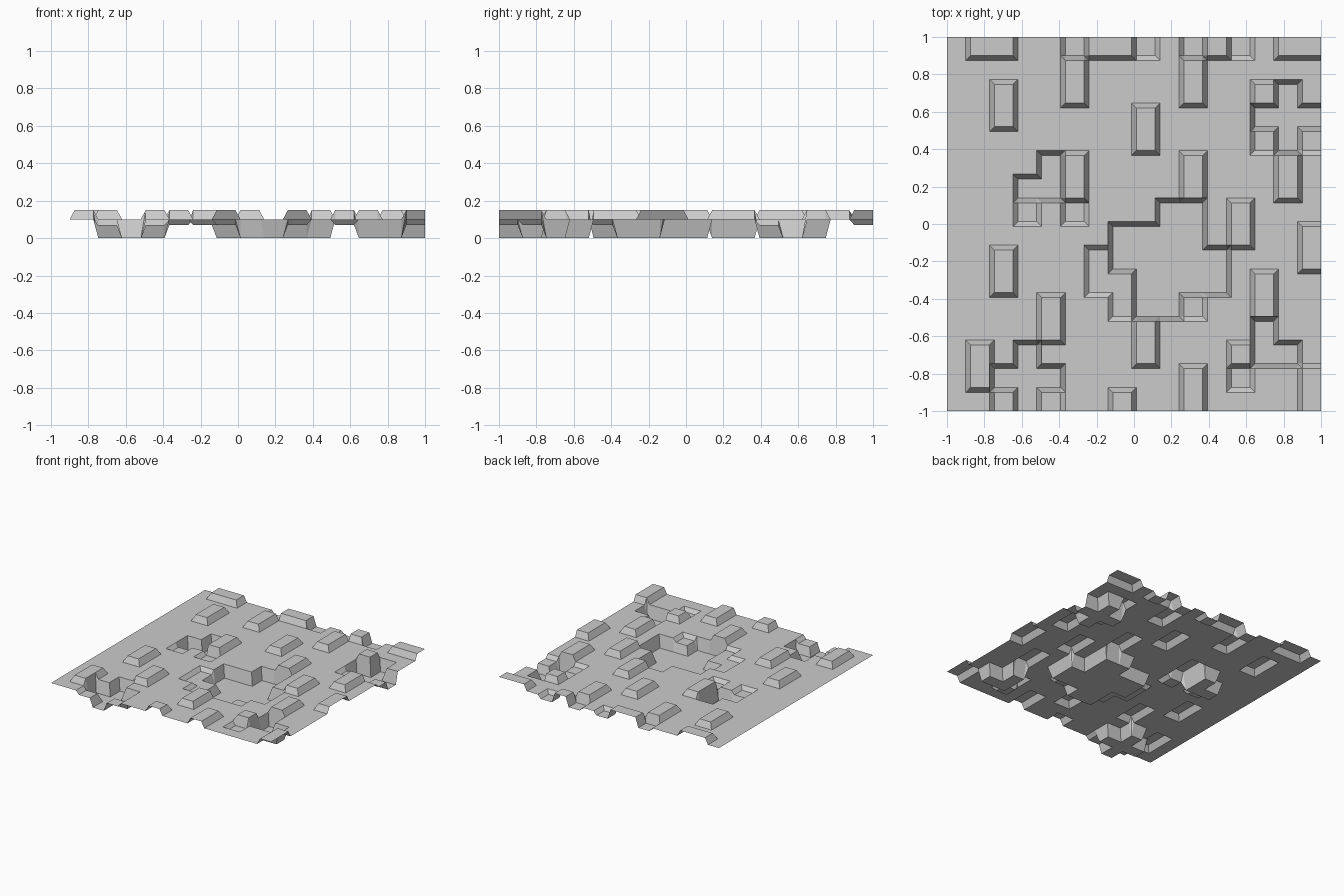
import bpy

if "Cube" in bpy.data.objects:
    bpy.data.objects.remove(bpy.data.objects["Cube"])

# Plan of the terrain tiles, back row first:
# ^ raised block, . ground, o shallow step, # deep pit
PLAN = [
    ".^^..o^^o.o^o.^^",
    ".....^....^.....",
    "..^..^....^..^#.",
    "..^.....^....###",
    "........^....o#o",
    "....#^....^...^.",
    "...##^....^...^.",
    "...o.o...##.^...",
    ".......####.^..^",
    "..^...o#####...^",
    "..^...oo####.^..",
    "....^..o##o..^..",
    "....^...^....#..",
    ".^.#....^...^##.",
    ".^###.....^.o..^",
    "..o#o..^..^....^",
]
LEVEL = {"^": 0.15, ".": 0.10, "o": 0.07, "#": 0.0}
N = 16
TILE = 0.10                              # flat width of a tile
PITCH = (2.0 - TILE) / (N - 1)           # tile plus the slope beside it

# Each tile has two grid lines, one on each of its sides
lines = [-1 + PITCH * i + s for i in range(N) for s in (0, TILE)]
M = len(lines)
verts = [(lines[a], lines[b], LEVEL[PLAN[N - 1 - b // 2][a // 2]])
         for b in range(M) for a in range(M)]

# Tiles, slopes, and mitred corners where four tiles meet
faces = []
for b in range(M - 1):
    for a in range(M - 1):
        p, q, r, s = (b * M + a, b * M + a + 1,
                      (b + 1) * M + a + 1, (b + 1) * M + a)
        zp, zq, zr, zs = (verts[k][2] for k in (p, q, r, s))
        if abs(zp + zr - zq - zs) < 1e-6:
            faces.append((p, q, r, s))
        elif abs(zp - zr) >= abs(zq - zs):
            faces += [(p, q, r), (p, r, s)]
        else:
            faces += [(p, q, s), (q, r, s)]

mesh = bpy.data.meshes.new("terrain_sheet")
mesh.from_pydata(verts, [], faces)
mesh.update()
terrain = bpy.data.objects.new("terrain_sheet", mesh)
bpy.context.collection.objects.link(terrain)

# Single plain grey
grey = bpy.data.materials.new("light_grey")
grey.diffuse_color = (0.6, 0.6, 0.6, 1)
grey.use_nodes = True
grey.node_tree.nodes["Principled BSDF"].inputs["Base Color"].default_value = grey.diffuse_color
mesh.materials.append(grey)
